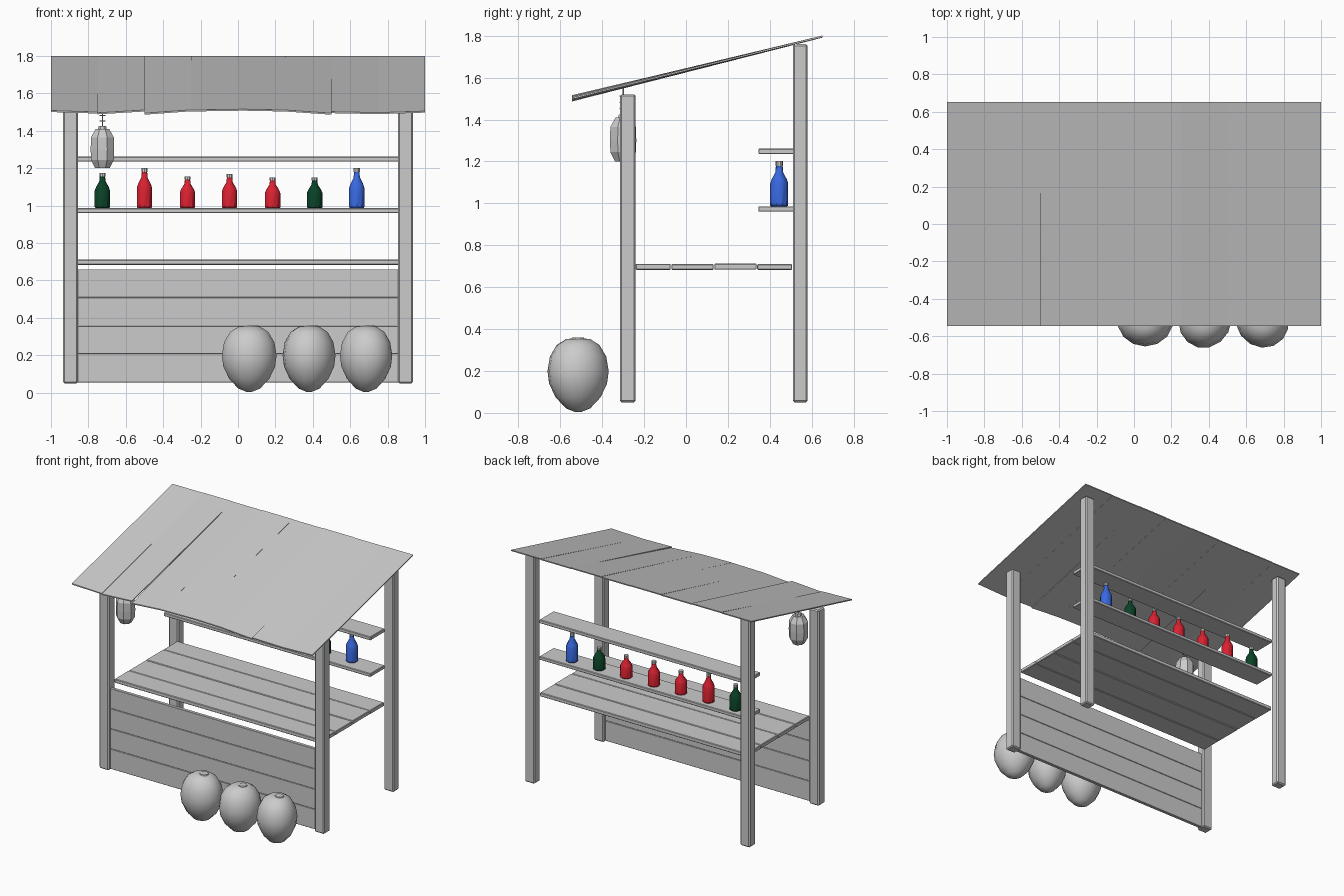
import bpy, bmesh, math, random
from mathutils import Vector

random.seed(4)
if "Cube" in bpy.data.objects:
    bpy.data.objects.remove(bpy.data.objects["Cube"])


def material(name, rgb):
    m = bpy.data.materials.new(name)
    m.use_nodes = True
    m.diffuse_color = (*rgb, 1)
    m.node_tree.nodes["Principled BSDF"].inputs["Base Color"].default_value = (*rgb, 1)
    return m


GREY = material("pale grey", (0.6, 0.6, 0.6))
RED = material("bottle red", (0.7, 0.015, 0.03))
GREEN = material("bottle green", (0.003, 0.055, 0.02))
BLUE = material("bottle blue", (0.04, 0.14, 0.75))


def finish(name, bm, mats, smooth=None):
    bmesh.ops.recalc_face_normals(bm, faces=bm.faces)
    mesh = bpy.data.meshes.new(name)
    bm.to_mesh(mesh)
    bm.free()
    for m in mats:
        mesh.materials.append(m)
    ob = bpy.data.objects.new(name, mesh)
    bpy.context.collection.objects.link(ob)
    if smooth:
        bpy.ops.object.select_all(action='DESELECT')
        ob.select_set(True)
        bpy.context.view_layer.objects.active = ob
        bpy.ops.object.shade_smooth_by_angle(angle=math.radians(smooth))
    return ob


def box(name, lo, hi, bevel=0.004):
    lo, hi = Vector(lo), Vector(hi)
    bm = bmesh.new()
    bmesh.ops.create_cube(bm, size=1)
    for v in bm.verts:
        v.co = (lo + hi) / 2 + v.co * (hi - lo)
    ob = finish(name, bm, [GREY])
    mod = ob.modifiers.new("edges", 'BEVEL')
    mod.width, mod.segments = bevel, 1
    return ob


def lathe(name, profile, sides, place, mats, smooth=None, cap_from=None):
    # closed profile of (radius, height), both ends capped
    bm = bmesh.new()
    rings = [[bm.verts.new((r * math.cos(a), r * math.sin(a), z))
              for a in (math.tau * (i + 0.5) / sides for i in range(sides))]
             for r, z in profile]
    for low, high in zip(rings, rings[1:]):
        for i in range(sides):
            j = (i + 1) % sides
            bm.faces.new((low[i], low[j], high[j], high[i]))
    bm.faces.new(rings[0])
    bm.faces.new(rings[-1])
    if cap_from:
        for f in bm.faces:
            f.material_index = int(f.calc_center_median().z > cap_from)
    ob = finish(name, bm, mats, smooth)
    ob.location = place
    return ob


# Corner posts
for side, s in (("right", -1), ("left", 1)):
    xs = sorted((s * 0.855, s * 0.935))
    box(f"front_post_{side}", (xs[0], -0.315, 0.05), (xs[1], -0.24, 1.52), 0.008)
    box(f"rear_post_{side}", (xs[0], 0.51, 0.05), (xs[1], 0.58, 1.76), 0.008)

# Counter boards, slightly uneven
edges = (-0.24, -0.07, 0.135, 0.34, 0.51)
for i, (a, b) in enumerate(zip(edges, edges[1:])):
    dz = random.uniform(-0.003, 0.003)
    box(f"counter_board_{i}", (-0.86, a, 0.684 + dz), (0.86, b - 0.003, 0.713 + dz))

# Front panel boards
for i in range(4):
    z = 0.055 + i * 0.1515
    box(f"front_board_{i}", (-0.86, -0.29, z), (0.86, -0.265, z + 0.15), 0.002)

# Bottle shelves
box("lower_shelf", (-0.86, 0.345, 0.96), (0.86, 0.515, 0.986))
box("upper_shelf", (-0.86, 0.345, 1.235), (0.86, 0.515, 1.262))

# Roof boards: front corner heights follow a gentle wave with small steps
front = ((1.50, 1.492), (1.488, 1.503), (1.486, 1.504), (1.503, 1.507),
         (1.508, 1.503), (1.503, 1.486), (1.494, 1.489), (1.489, 1.497))
for i, (zl, zr) in enumerate(front):
    x0 = -1 + i * 0.25
    bm = bmesh.new()
    lift = 0.002 * (i % 2)
    corners = ((x0, -0.545, zl), (x0 + 0.25, -0.545, zr),
               (x0 + 0.25, 0.652, 1.791 + lift), (x0, 0.652, 1.791 + lift))
    bottom = [bm.verts.new(c) for c in corners]
    top = [bm.verts.new((x, y, z + 0.008)) for x, y, z in corners]
    bm.faces.new(bottom)
    bm.faces.new(top)
    for k in range(4):
        n = (k + 1) % 4
        bm.faces.new((bottom[k], bottom[n], top[n], top[k]))
    finish(f"roof_board_{i}", bm, [GREY])

# Bottles: body, shoulder, neck and grey cap
bottles = ((-0.725, 0.188, GREEN), (-0.5, 0.215, RED), (-0.27, 0.17, RED),
           (-0.045, 0.182, RED), (0.185, 0.165, RED), (0.41, 0.165, GREEN),
           (0.635, 0.215, BLUE))
for i, (x, h, mat) in enumerate(bottles):
    shape = ((0.038, 0), (0.043, 0.03), (0.043, 0.5), (0.036, 0.6), (0.018, 0.76),
             (0.015, 0.9), (0.017, 0.9), (0.017, 1))
    lathe(f"bottle_{i}", [(r, t * h) for r, t in shape], 10, (x, 0.445, 0.986),
          [mat, GREY], 35, h * 0.89)

# Round fruits on the ground with a small stem disc
fruit = ((0.015, 0), (0.06, 0.018), (0.11, 0.07), (0.142, 0.135), (0.15, 0.195),
         (0.138, 0.265), (0.105, 0.32), (0.06, 0.348), (0.02, 0.352))
for i, x in enumerate((0.06, 0.38, 0.685)):
    ob = lathe(f"fruit_{i}", fruit, 14, (x, -0.515, 0.004), [GREY], 60)
    ob.scale = (1, 0.93, 1)
    ob.rotation_euler.z = i * 1.1
    lathe(f"fruit_stem_{i}", ((0.035, 0), (0.03, 0.012)), 8,
          (x + 0.02, -0.515, 0.348), [GREY])

# Hanging lantern with cap, cord and cord rings
lantern = ((0.042, 0), (0.046, 0.008), (0.066, 0.045), (0.068, 0.1),
           (0.066, 0.165), (0.045, 0.2), (0.04, 0.21))
spot = (-0.725, -0.3)
lathe("lantern_body", lantern, 8, (*spot, 1.2), [GREY])
lathe("lantern_cap", ((0.025, 0), (0.022, 0.015)), 8, (*spot, 1.41), [GREY])
lathe("lantern_cord", ((0.003, 0), (0.003, 0.135)), 6, (*spot, 1.42), [GREY])
for i in range(3):
    lathe(f"cord_ring_{i}", ((0.018, 0), (0.018, 0.004)), 8,
          (*spot, 1.45 + i * 0.03), [GREY])
